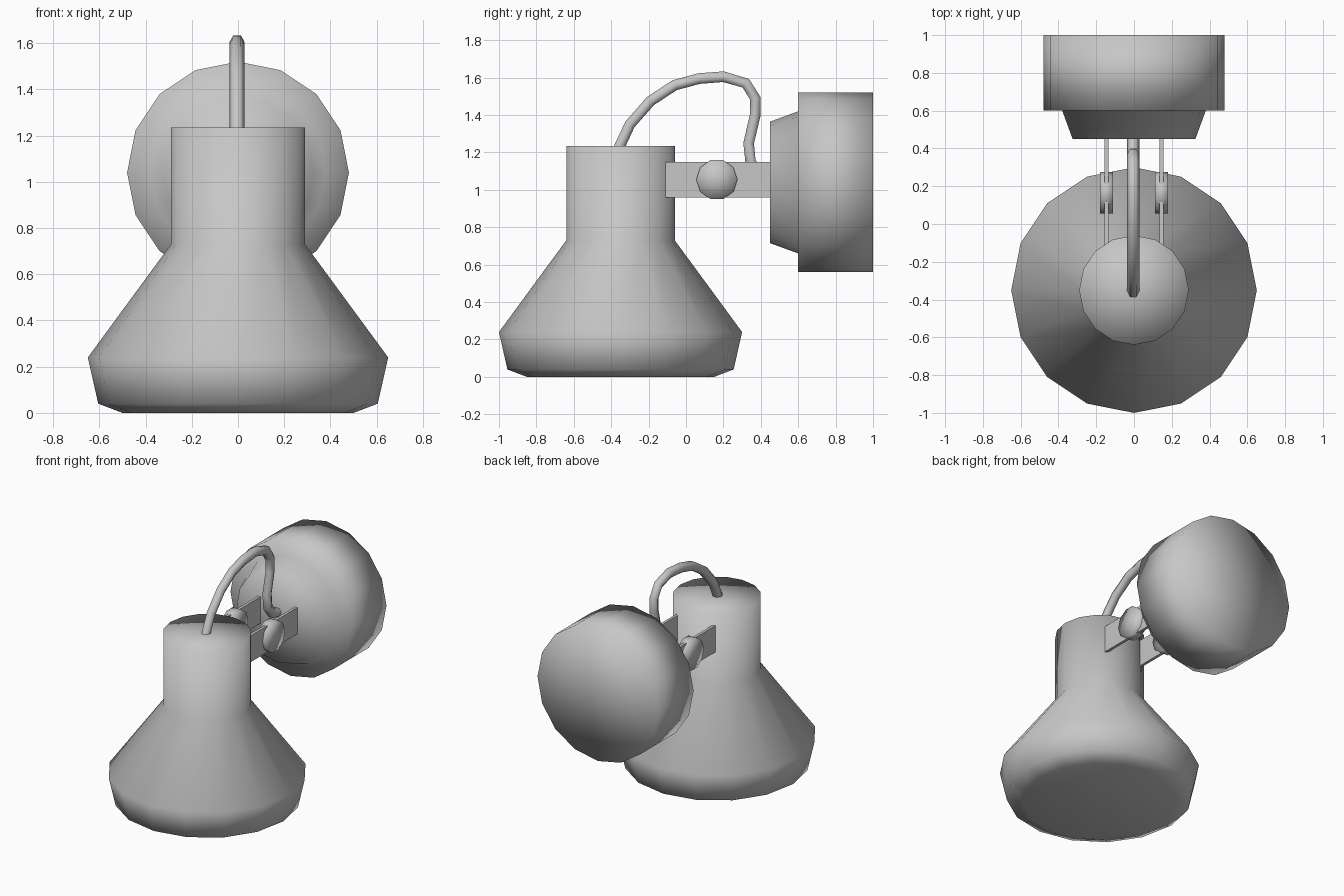
import bpy
import bmesh
from math import cos, sin, tau
from mathutils import Matrix

cube = bpy.data.objects.get("Cube")
if cube:
    bpy.data.objects.remove(cube, do_unlink=True)

# One painted metal finish
grey = bpy.data.materials.new("grey paint")
grey.use_nodes = True
grey.diffuse_color = (0.57, 0.57, 0.57, 1)
grey.node_tree.nodes["Principled BSDF"].inputs["Base Color"].default_value = grey.diffuse_color


def add_object(name, data, location=(0, 0, 0)):
    data.materials.append(grey)
    obj = bpy.data.objects.new(name, data)
    obj.location = location
    bpy.context.scene.collection.objects.link(obj)
    return obj


def lathe(name, profile, sides, location, rotation=None):
    """Closed turned part from (radius, height) pairs, with smooth shading."""
    bm = bmesh.new()
    rings = []
    for radius, height in profile:
        rings.append([bm.verts.new((radius * cos(tau * i / sides),
                                    radius * sin(tau * i / sides), height))
                      for i in range(sides)])
    for low, high in zip(rings, rings[1:]):
        for i in range(sides):
            j = (i + 1) % sides
            bm.faces.new((low[i], low[j], high[j], high[i]))
    # End caps as triangle fans
    for ring, height in ((rings[0], profile[0][1]), (rings[-1], profile[-1][1])):
        centre = bm.verts.new((0, 0, height))
        for i in range(sides):
            bm.faces.new((centre, ring[i], ring[(i + 1) % sides]))
    bmesh.ops.recalc_face_normals(bm, faces=bm.faces)
    for face in bm.faces:
        face.smooth = True
    if rotation:
        bm.transform(rotation)
    mesh = bpy.data.meshes.new(name)
    bm.to_mesh(mesh)
    bm.free()
    return add_object(name, mesh, location)


def box(name, size, location):
    bm = bmesh.new()
    bmesh.ops.create_cube(bm, size=1, matrix=Matrix.Diagonal((*size, 1)))
    mesh = bpy.data.meshes.new(name)
    bm.to_mesh(mesh)
    bm.free()
    return add_object(name, mesh, location)


# Lamp shade with straight neck
lathe("lamp_shade",
      [(0.5, 0), (0.605, 0.04), (0.65, 0.24), (0.29, 0.73), (0.29, 1.235)],
      16, (0, -0.35, 0))

# Round wall mount, turned so its axis runs along y
lathe("wall_mount",
      [(0.325, 0.45), (0.38, 0.6), (0.48, 0.6), (0.48, 1.0)],
      16, (0, 0, 1.04), Matrix.Rotation(-tau / 4, 4, "X"))

# Pair of bracket plates, each with a pivot knob
for side, sign in (("left", 1), ("right", -1)):
    x = sign * 0.146
    box(side + "_bracket_plate", (0.02, 0.57, 0.19), (x, 0.175, 1.055))
    # Ten-sided knob: corners at front and back, flat on top
    turn = Matrix.Rotation(tau / 4, 4, "Y") @ Matrix.Rotation(tau / 4, 4, "Z")
    lathe(side + "_pivot_knob", [(0.11, -0.035), (0.11, 0.035)],
          10, (x, 0.165, 1.055), turn)

# Power cable arching from the neck to the wall mount
path = [(-0.37, 1.2), (-0.3, 1.35), (-0.19, 1.475), (-0.06, 1.56),
        (0.07, 1.595), (0.2, 1.605), (0.32, 1.57), (0.37, 1.49),
        (0.37, 1.4), (0.335, 1.25), (0.345, 1.15), (0.39, 1.09), (0.48, 1.07)]
curve = bpy.data.curves.new("power_cable", "CURVE")
curve.dimensions = "3D"
curve.bevel_depth = 0.033
curve.bevel_resolution = 1
curve.use_fill_caps = True
spline = curve.splines.new("POLY")
spline.points.add(len(path) - 1)
for point, (y, z) in zip(spline.points, path):
    point.co = (-0.004, y, z, 1)
spline.use_smooth = True
add_object("power_cable", curve)
